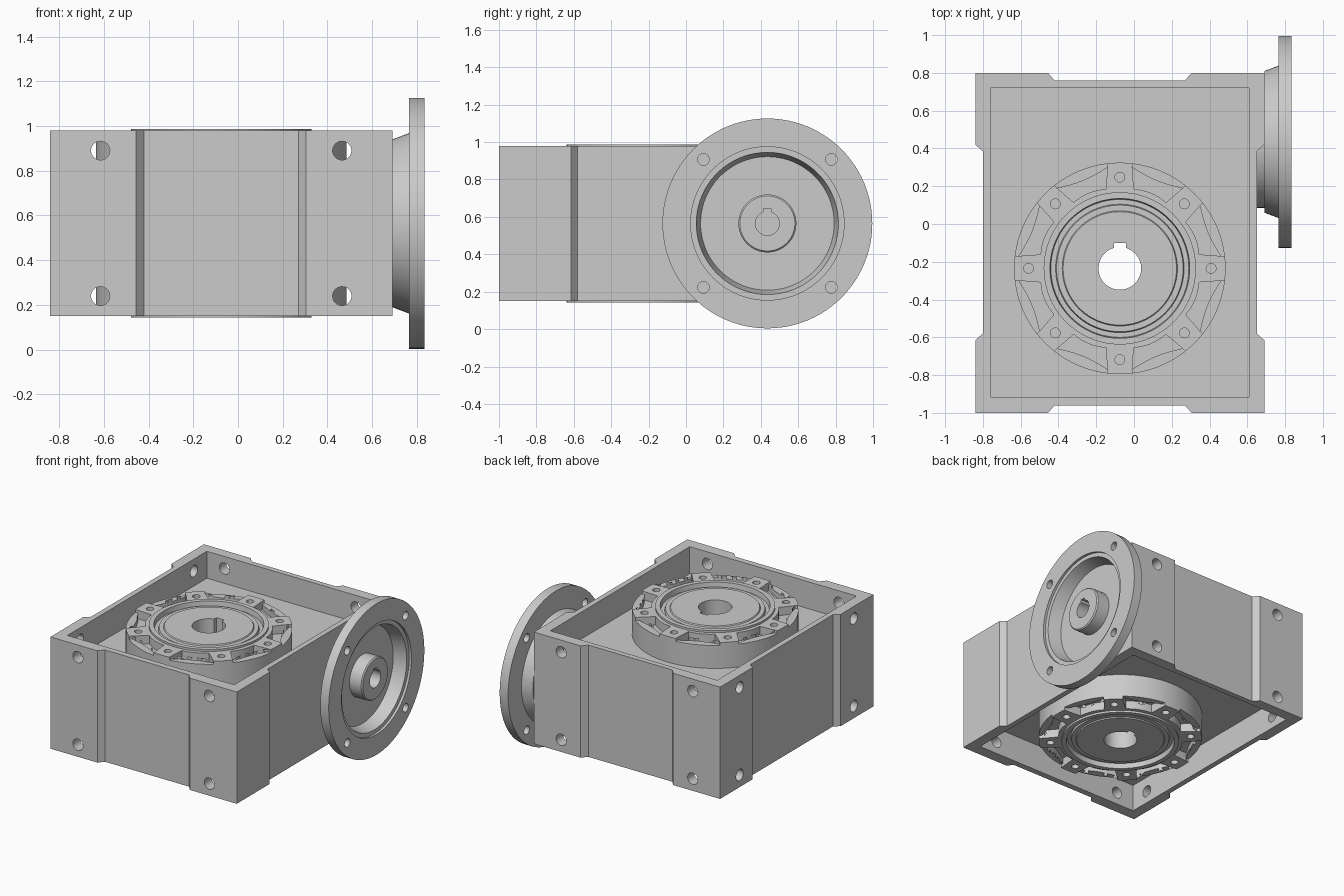
import bpy, bmesh, math
from mathutils import Matrix, Vector

if "Cube" in bpy.data.objects:
    bpy.data.objects.remove(bpy.data.objects["Cube"])

HX, HY, MID = -0.075, -0.235, 0.565      # hub axis and mid height
FY, FZ = 0.435, 0.565                    # input flange axis
IDENT = Matrix.Identity(4)
ALONG_X = Matrix(((0, 0, 1, 0), (1, 0, 0, 0), (0, 1, 0, 0), (0, 0, 0, 1)))  # local (y, z, x)
ALONG_Y = Matrix(((0, 1, 0, 0), (0, 0, 1, 0), (1, 0, 0, 0), (0, 0, 0, 1)))  # local (z, x, y)


def prism(bm, pts, z0, z1, mat=IDENT):
    lo = [bm.verts.new(mat @ Vector((x, y, z0))) for x, y in pts]
    hi = [bm.verts.new(mat @ Vector((x, y, z1))) for x, y in pts]
    bm.faces.new(lo[::-1])
    bm.faces.new(hi)
    n = len(pts)
    for i in range(n):
        j = (i + 1) % n
        bm.faces.new((lo[i], lo[j], hi[j], hi[i]))


def circle(cx, cy, r, n=32):
    return [(cx + r * math.cos(2 * math.pi * i / n), cy + r * math.sin(2 * math.pi * i / n)) for i in range(n)]


def keyed_circle(cx, cy, r, kw, kt, n=48):
    d = math.asin(kw / r)
    pts = []
    for i in range(n + 1):
        a = math.pi / 2 + d + (2 * math.pi - 2 * d) * i / n
        pts.append((cx + r * math.cos(a), cy + r * math.sin(a)))
    return pts + [(cx + kw, cy + kt), (cx - kw, cy + kt)]


def polar(r, deg):
    a = math.radians(deg)
    return (r * math.cos(a), r * math.sin(a))


def rect(x0, y0, x1, y1):
    return [(x0, y0), (x1, y0), (x1, y1), (x0, y1)]


def make(name, bm, helper=False):
    bmesh.ops.recalc_face_normals(bm, faces=bm.faces)
    me = bpy.data.meshes.new(name)
    bm.to_mesh(me)
    bm.free()
    ob = bpy.data.objects.new(name, me)
    bpy.context.collection.objects.link(ob)
    ob.hide_render = helper
    return ob


def cutter(items):
    bm = bmesh.new()
    for it in items:
        prism(bm, *it)
    return make("cutter", bm, True)


def lathe(name, profile, n=96):
    bm = bmesh.new()
    vs = [bm.verts.new((r, 0, z)) for r, z in profile]
    es = [bm.edges.new((a, b)) for a, b in zip(vs, vs[1:])]
    bmesh.ops.spin(bm, geom=vs + es, cent=(0, 0, 0), axis=(0, 0, 1), angle=2 * math.pi, steps=n)
    bmesh.ops.remove_doubles(bm, verts=bm.verts, dist=1e-4)
    return make(name, bm)


def bake(ob):
    dg = bpy.context.evaluated_depsgraph_get()
    me = bpy.data.meshes.new_from_object(ob.evaluated_get(dg))
    ob.modifiers.clear()
    ob.data = me


def cut(ob, *cutters):
    for c in cutters:
        m = ob.modifiers.new("cut", 'BOOLEAN')
        m.operation, m.solver, m.object = 'DIFFERENCE', 'EXACT', c
        bpy.context.view_layer.update()
        bake(ob)
        bpy.data.objects.remove(c)


def smooth(ob):
    bpy.ops.object.select_all(action='DESELECT')
    ob.select_set(True)
    bpy.context.view_layer.objects.active = ob
    bpy.ops.object.shade_smooth_by_angle(angle=math.radians(25))


# housing block with raised corner pads
outline = [(-0.84, -1.0), (-0.455, -1.0), (-0.42, -0.96), (0.27, -0.96), (0.305, -1.0), (0.69, -1.0),
           (0.69, -0.615), (0.65, -0.58), (0.65, 0.385), (0.69, 0.42), (0.69, 0.80),
           (0.305, 0.80), (0.27, 0.76), (-0.42, 0.76), (-0.455, 0.80), (-0.84, 0.80),
           (-0.84, 0.42), (-0.80, 0.385), (-0.80, -0.58), (-0.84, -0.615)]
bm = bmesh.new()
prism(bm, outline, 0.15, 0.98)
housing = make("housing", bm)

# open trays above and below, wall bolt holes, output bore, input bore
tray = rect(-0.76, -0.915, 0.61, 0.72)
hole_z = (MID - 0.325, MID + 0.325)
y_holes = [(circle(z, x, 0.042), -1.1, 0.9, ALONG_Y) for z in hole_z for x in (-0.615, 0.465)]
x_holes = [(circle(y, z, 0.042), -0.9, -0.7, ALONG_X) for z in hole_z for y in (-0.77, 0.57)]
cut(housing,
    cutter([(tray, 0.78, 1.1), (tray, 0.0, 0.35)]),
    cutter(y_holes + x_holes),
    cutter([(keyed_circle(HX, HY, 0.113, 0.032, 0.135), 0.0, 1.2)]),
    cutter([(keyed_circle(FY, FZ, 0.064, 0.02, 0.08), 0.45, 1.0, ALONG_X)]))
smooth(housing)

# output hub: one half turned, carved, then mirrored to the underside
hub = lathe("output_hub", [(0, 0.215), (0.56, 0.215), (0.56, 0.407), (0.403, 0.407), (0.403, 0.422),
                           (0.37, 0.422), (0.365, 0.385), (0.34, 0.385), (0.335, 0.402),
                           (0.305, 0.402), (0.30, 0.41), (0, 0.41)])
pockets, steps, bolts = [], [], []
for k in range(8):
    mid = 22.5 + 45 * k
    arc = [-1 + i / 4 for i in range(9)]
    outer = [polar(0.503 + 0.035 * t * t, mid + 15.5 * t) for t in arc]
    inner = [polar(0.432 - 0.006 * t * t, mid + 12.5 * t) for t in arc]
    pockets.append((outer + inner[::-1], 0.345, 0.5))
    rim = [polar(0.60, mid + 16 * t) for t in arc]
    steps.append((rim + outer[::-1], 0.385, 0.5))
    bolts.append((circle(*polar(0.483, 45 * k), 0.026, 20), 0.30, 0.5))
cut(hub, cutter(pockets), cutter(steps), cutter(bolts),
    cutter([(keyed_circle(0, 0, 0.113, 0.032, 0.135), 0.1, 0.6)]))
hub.location = (HX, HY, MID)
mir = hub.modifiers.new("mirror", 'MIRROR')
mir.use_axis = (False, False, True)
mir.use_mirror_merge = False
bpy.context.view_layer.update()
bake(hub)
smooth(hub)

# round motor flange with conical neck, recess and central keyed sleeve
flange = lathe("input_flange", [(0, 0.62), (0.35, 0.62), (0.35, 0.69), (0.375, 0.69), (0.403, 0.764),
                                (0.561, 0.764), (0.561, 0.833), (0.41, 0.833), (0.41, 0.815),
                                (0.38, 0.815), (0.357, 0.72), (0.155, 0.72), (0.155, 0.815),
                                (0.147, 0.823), (0, 0.823)])
cut(flange,
    cutter([(circle(sx * 0.342, sy * 0.342, 0.031), 0.7, 0.9) for sx in (-1, 1) for sy in (-1, 1)]),
    cutter([(keyed_circle(0, 0, 0.064, 0.02, 0.08), 0.5, 1.0)]))
flange.data.transform(Matrix.Translation((0, FY, FZ)) @ ALONG_X)
smooth(flange)
